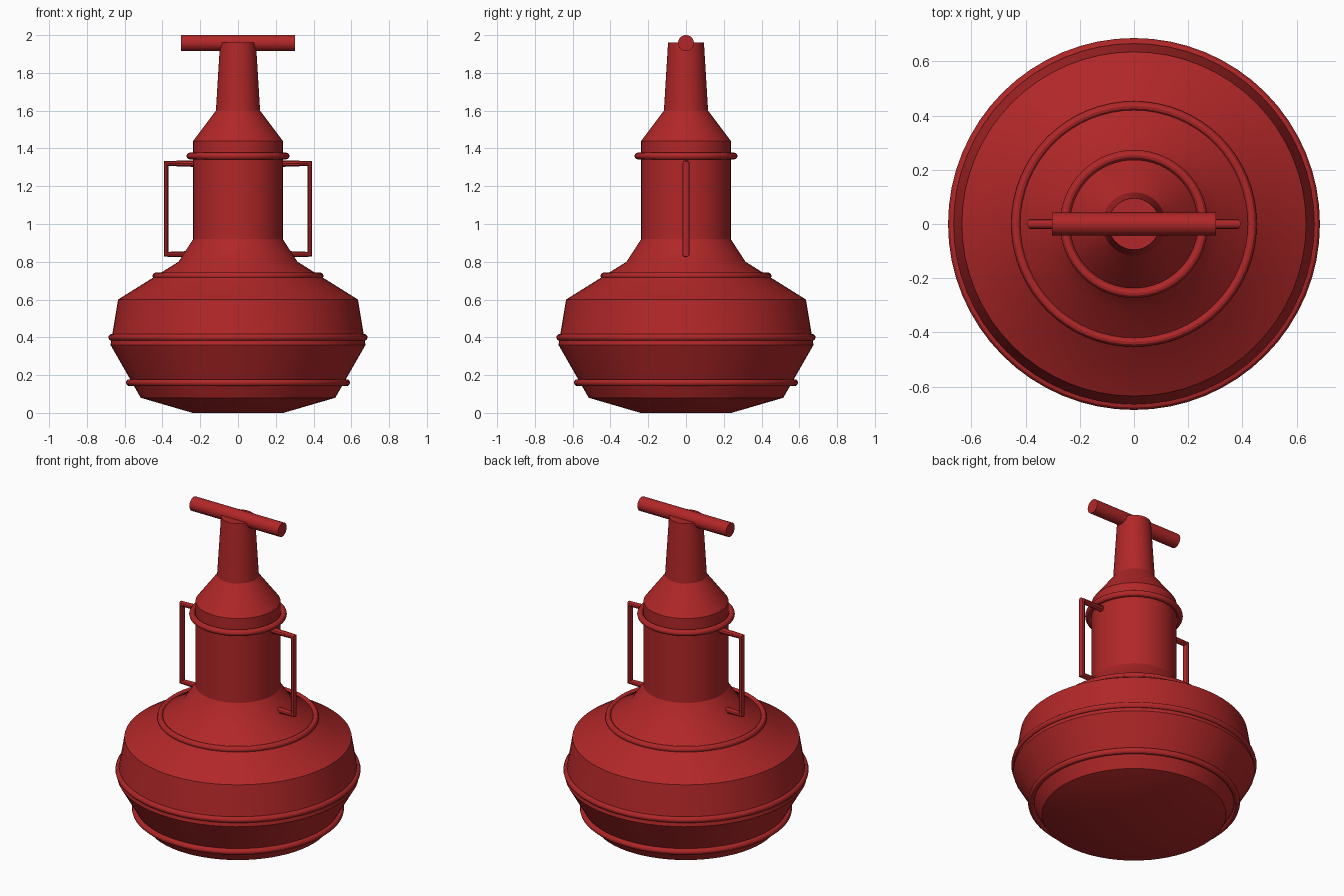
import bpy
import bmesh
import math

if "Cube" in bpy.data.objects:
    bpy.data.objects.remove(bpy.data.objects["Cube"])

red = bpy.data.materials.new("deep_red")
red.diffuse_color = (0.44, 0.02, 0.021, 1)
red.use_nodes = True
red.node_tree.nodes["Principled BSDF"].inputs["Base Color"].default_value = red.diffuse_color


def finish(obj):
    obj.data.materials.append(red)
    bpy.ops.object.select_all(action='DESELECT')
    obj.select_set(True)
    bpy.context.view_layer.objects.active = obj
    bpy.ops.object.shade_smooth_by_angle(angle=math.radians(30))


def lathe(name, profile, sides=64):
    """Closed solid turned around z from (radius, height) points."""
    bm = bmesh.new()
    rings = [[bm.verts.new((r * math.cos(2 * math.pi * i / sides),
                            r * math.sin(2 * math.pi * i / sides), z))
              for i in range(sides)] for r, z in profile]
    for low, high in zip(rings, rings[1:]):
        for i in range(sides):
            j = (i + 1) % sides
            bm.faces.new((low[i], low[j], high[j], high[i]))
    bm.faces.new(rings[0][::-1])
    bm.faces.new(rings[-1])
    mesh = bpy.data.meshes.new(name)
    bm.to_mesh(mesh)
    bm.free()
    obj = bpy.data.objects.new(name, mesh)
    bpy.context.collection.objects.link(obj)
    finish(obj)


# Bulbous body with shoulder, neck and tapered spout
lathe("body", [(0.24, 0), (0.515, 0.08), (0.675, 0.36), (0.635, 0.60),
               (0.315, 0.80), (0.237, 0.92), (0.237, 1.44),
               (0.117, 1.60), (0.095, 1.96)])

# Raised bands around the body
for name, radius, z in (("foot_band", 0.575, 0.16), ("belly_band", 0.668, 0.40),
                        ("shoulder_band", 0.435, 0.725), ("neck_band", 0.255, 1.36)):
    bpy.ops.mesh.primitive_torus_add(major_radius=radius, minor_radius=0.018,
                                     major_segments=64, minor_segments=12,
                                     location=(0, 0, z))
    bpy.context.object.name = name
    finish(bpy.context.object)

# Square side handles, mitred tubes
for name, side in (("left_handle", -1), ("right_handle", 1)):
    curve = bpy.data.curves.new(name, 'CURVE')
    curve.dimensions = '3D'
    curve.bevel_depth = 0.019
    curve.bevel_resolution = 3
    curve.use_fill_caps = True
    path = curve.splines.new('POLY')
    points = ((0.22, 1.32), (0.38, 1.32), (0.38, 0.84), (0.22, 0.84))
    path.points.add(len(points) - 1)
    for p, (x, z) in zip(path.points, points):
        p.co = (side * x, 0, z, 1)
    obj = bpy.data.objects.new(name, curve)
    bpy.context.collection.objects.link(obj)
    bpy.ops.object.select_all(action='DESELECT')
    obj.select_set(True)
    bpy.context.view_layer.objects.active = obj
    bpy.ops.object.convert(target='MESH')
    finish(bpy.context.object)

# Crossbar on top
bpy.ops.mesh.primitive_cylinder_add(vertices=32, radius=0.042, depth=0.605,
                                    location=(0, 0, 1.958),
                                    rotation=(0, math.pi / 2, 0))
bpy.context.object.name = "top_crossbar"
finish(bpy.context.object)
